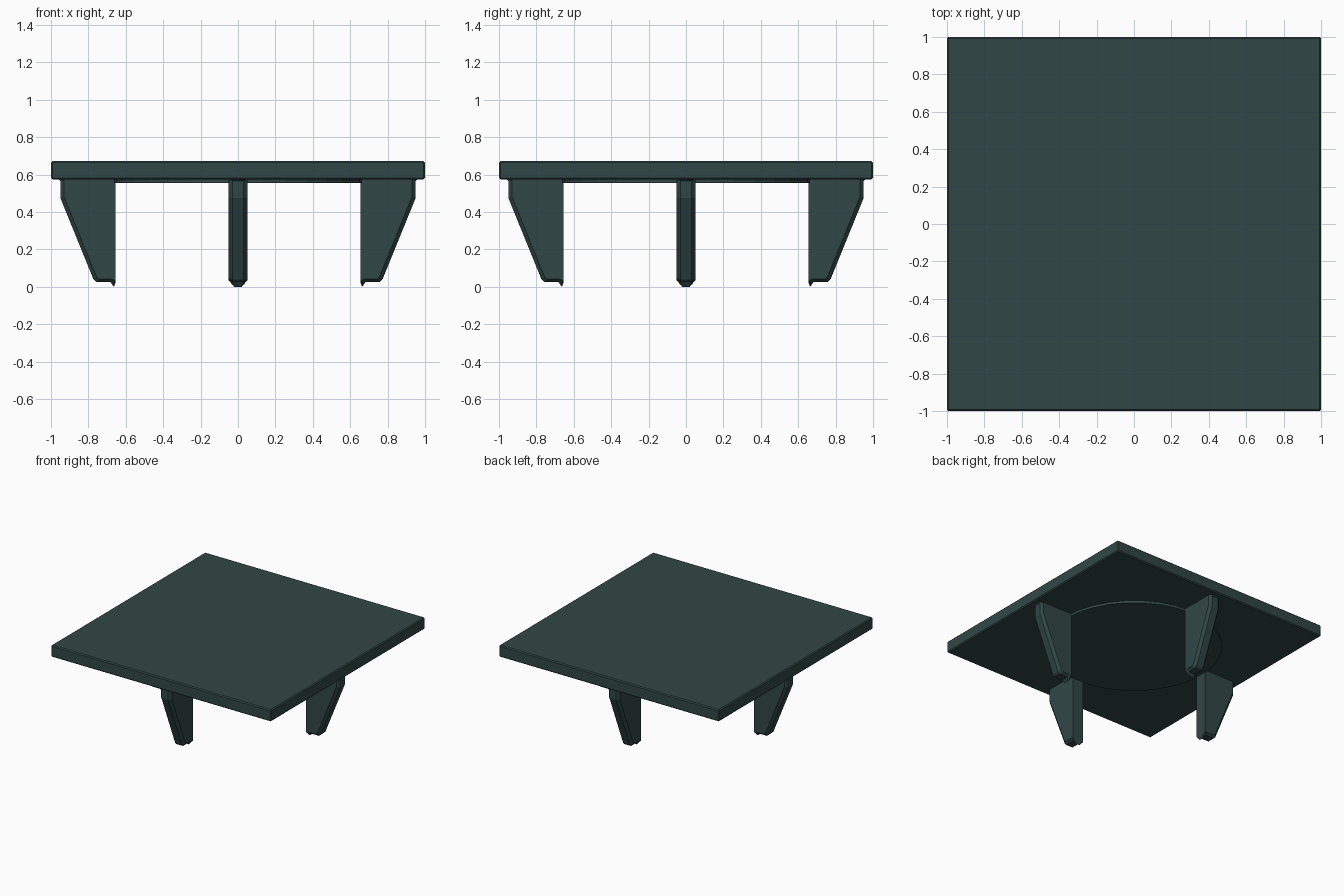
import bpy, bmesh, math

if "Cube" in bpy.data.objects:
    bpy.data.objects.remove(bpy.data.objects["Cube"])

mat = bpy.data.materials.new("dark_slate")
mat.diffuse_color = (0.03, 0.062, 0.06, 1)
mat.use_nodes = True
mat.node_tree.nodes["Principled BSDF"].inputs["Base Color"].default_value = mat.diffuse_color


def add_object(name, bm):
    bmesh.ops.recalc_face_normals(bm, faces=bm.faces)
    mesh = bpy.data.meshes.new(name)
    bm.to_mesh(mesh)
    bm.free()
    mesh.materials.append(mat)
    obj = bpy.data.objects.new(name, mesh)
    bpy.context.collection.objects.link(obj)
    return obj


# Square top with a fine edge bevel
bm = bmesh.new()
bmesh.ops.create_cube(bm, size=1)
for v in bm.verts:
    v.co = (v.co.x * 2, v.co.y * 2, 0.623 + v.co.z * 0.097)
bmesh.ops.bevel(bm, geom=bm.edges[:], offset=0.008, segments=1, affect='EDGES')
add_object("table_top", bm)

# Shallow round plate under the top
bm = bmesh.new()
bmesh.ops.create_cone(bm, cap_ends=True, segments=32, radius1=0.665,
                      radius2=0.665, depth=0.025)
bmesh.ops.translate(bm, verts=bm.verts, vec=(0, 0, 0.5675))
add_object("under_plate", bm)

# Leg profiles (radius, height): full core and inset side face
core = [(0.655, 0.58), (0.655, 0.02), (0.664, 0.002), (0.682, 0.025),
        (0.757, 0.025), (0.773, 0.04), (0.95, 0.475), (0.95, 0.565),
        (0.966, 0.58)]
side = [(0.655, 0.58), (0.655, 0.035), (0.664, 0.036), (0.682, 0.042),
        (0.742, 0.042), (0.755, 0.05), (0.93, 0.48), (0.93, 0.565),
        (0.93, 0.58)]
layers = [(-0.05, side), (-0.03, core), (0.03, core), (0.05, side)]
# The foot tip is narrower than the rest of the core
TIP = 2


def make_leg(name, angle):
    bm = bmesh.new()
    c, s = math.cos(angle), math.sin(angle)
    rings = []
    for t, profile in layers:
        ring = []
        for i, (r, z) in enumerate(profile):
            w = t * 0.67 if i == TIP and profile is core else t
            if i == TIP and profile is core:
                z = 0.0
            ring.append(bm.verts.new((r * c - w * s, r * s + w * c, z)))
        rings.append(ring)
    n = len(core)
    for a, b in zip(rings, rings[1:]):
        for i in range(n):
            j = (i + 1) % n
            bm.faces.new((a[i], a[j], b[j], b[i]))
    bm.faces.new(rings[0])
    bm.faces.new(rings[-1])
    add_object(name, bm)


# One fin leg at the middle of each side
for k, name in enumerate(["right_leg", "back_leg", "left_leg", "front_leg"]):
    make_leg(name, k * math.pi / 2)
